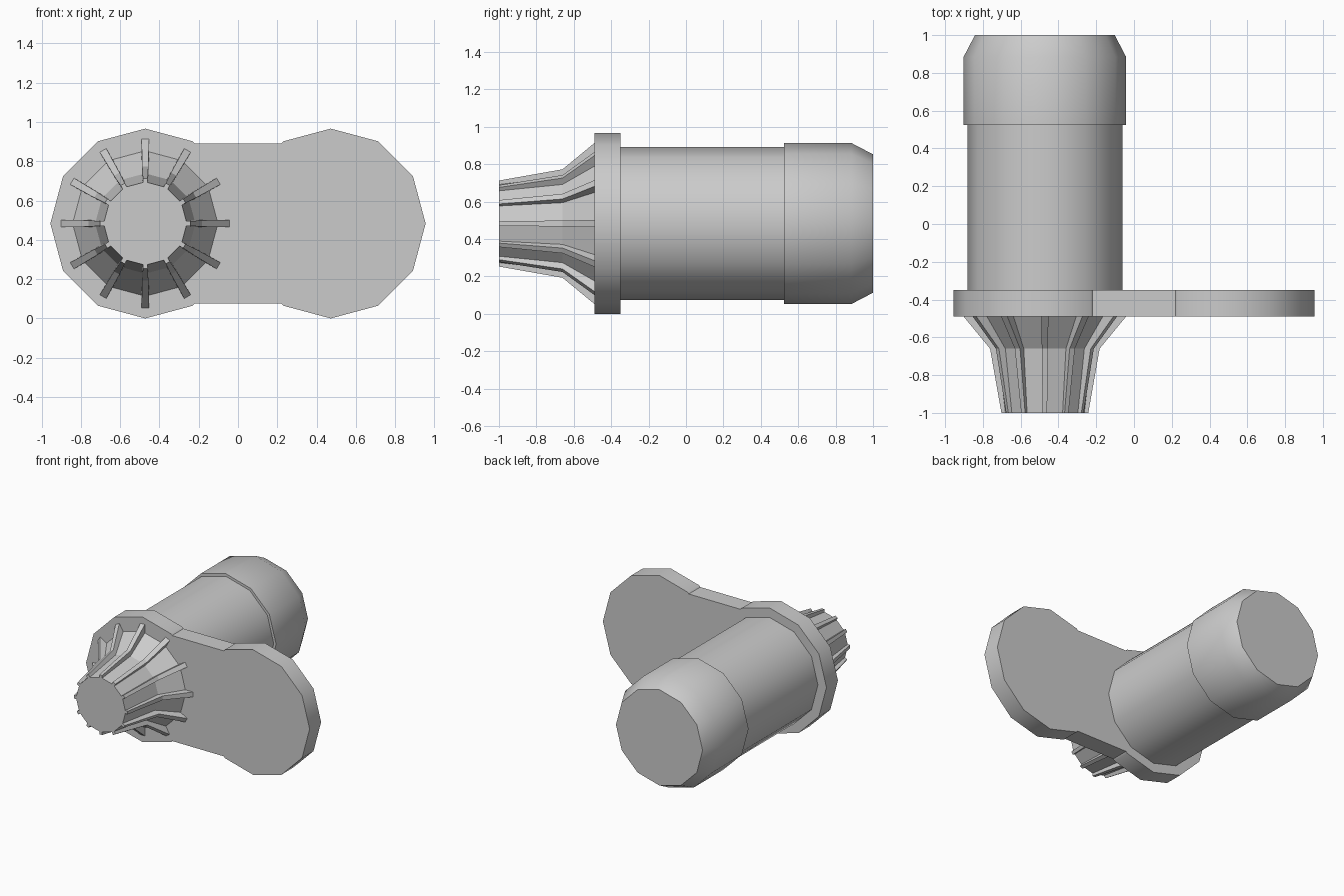
import bpy, bmesh, math
from mathutils import Vector

if "Cube" in bpy.data.objects:
    bpy.data.objects.remove(bpy.data.objects["Cube"])

CX, CZ = 0.472, 0.483      # lobe offset and axis height
SIDES = 12


def make_object(name, bm, smooth=None):
    bmesh.ops.recalc_face_normals(bm, faces=bm.faces)
    mesh = bpy.data.meshes.new(name)
    bm.to_mesh(mesh)
    bm.free()
    obj = bpy.data.objects.new(name, mesh)
    bpy.context.collection.objects.link(obj)
    if smooth:
        bpy.ops.object.select_all(action='DESELECT')
        obj.select_set(True)
        bpy.context.view_layer.objects.active = obj
        bpy.ops.object.shade_smooth_by_angle(angle=math.radians(smooth))
    return obj


def lathe(name, profile, smooth=None):
    """Closed 12-sided body along y from (y, radius) pairs."""
    bm = bmesh.new()
    rings = []
    for y, r in profile:
        rings.append([bm.verts.new((-CX + r * math.cos(2 * math.pi * i / SIDES), y,
                                    CZ + r * math.sin(2 * math.pi * i / SIDES)))
                      for i in range(SIDES)])
    for a, b in zip(rings, rings[1:]):
        for i in range(SIDES):
            j = (i + 1) % SIDES
            bm.faces.new((a[i], a[j], b[j], b[i]))
    bm.faces.new(rings[0])
    bm.faces.new(rings[-1])
    return make_object(name, bm, smooth)


# Two-lobed mounting plate
lobe = [(CX + 0.483 * math.cos(math.radians(a)), CZ + 0.483 * math.sin(math.radians(a)))
        for a in range(-120, 121, 30)]
half = [(0.221, CZ - 0.407)] + lobe + [(0.221, CZ + 0.407)]
outline = half + [(-x, z) for x, z in reversed(half)]
bm = bmesh.new()
face = bm.faces.new([bm.verts.new((x, -0.49, z)) for x, z in outline])
ext = bmesh.ops.extrude_face_region(bm, geom=[face], use_keep_orig=True)
bmesh.ops.translate(bm, vec=(0, 0.14, 0),
                    verts=[v for v in ext["geom"] if isinstance(v, bmesh.types.BMVert)])
make_object("mounting_plate", bm, 35)

# Rear barrel, collar and front nozzle core
lathe("barrel", [(-0.35, 0.41), (0.53, 0.41)], 35)
lathe("end_collar", [(0.525, 0.43), (0.885, 0.43), (1.0, 0.37)], 35)
lathe("nozzle_core", [(-1.0, 0.212), (-0.66, 0.255), (-0.49, 0.37)])

# Ribs around the nozzle: y, inner radius, outer radius, half thickness
rib = [(-1.0, 0.19, 0.23, 0.012), (-0.66, 0.23, 0.29, 0.016), (-0.49, 0.34, 0.43, 0.019)]
bm = bmesh.new()
for k in range(SIDES):
    a = 2 * math.pi * k / SIDES
    out = Vector((math.cos(a), 0, math.sin(a)))
    side = Vector((-math.sin(a), 0, math.cos(a)))
    rings = []
    for y, r0, r1, t in rib:
        base = Vector((-CX, y, CZ))
        rings.append([bm.verts.new(base + out * r + side * s)
                      for r, s in ((r0, -t), (r1, -t), (r1, t), (r0, t))])
    for p, q in zip(rings, rings[1:]):
        for i in range(4):
            j = (i + 1) % 4
            bm.faces.new((p[i], p[j], q[j], q[i]))
    bm.faces.new(rings[0])
    bm.faces.new(rings[-1])
make_object("nozzle_ribs", bm)
